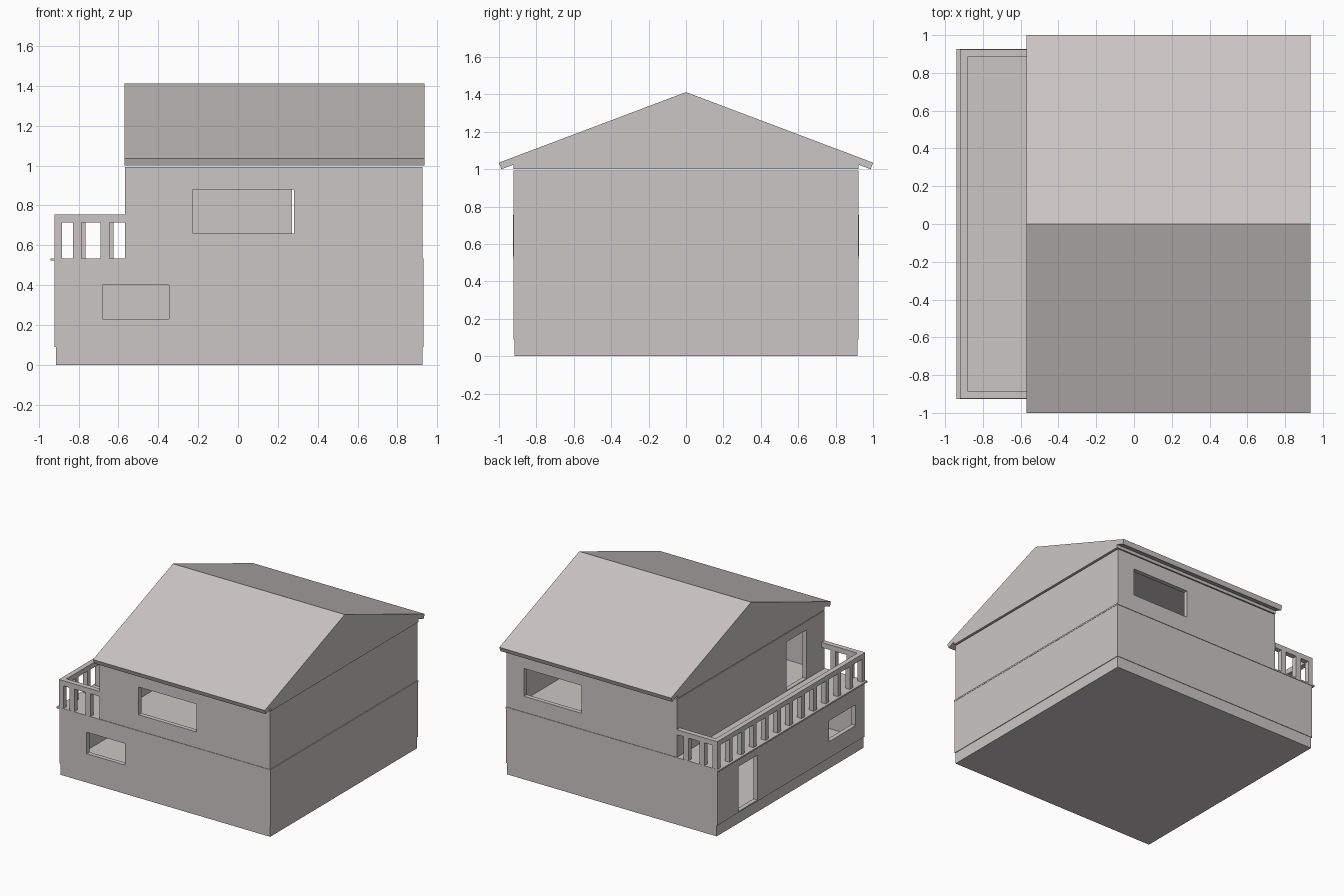
import bpy, bmesh

cube = bpy.data.objects.get("Cube")
if cube:
    bpy.data.objects.remove(cube, do_unlink=True)

# One plaster colour for the whole house
plaster = bpy.data.materials.new("warm grey plaster")
plaster.use_nodes = True
colour = (0.60, 0.565, 0.555, 1)
plaster.diffuse_color = colour
plaster.node_tree.nodes["Principled BSDF"].inputs["Base Color"].default_value = colour


def finish(name, bm):
    bmesh.ops.recalc_face_normals(bm, faces=bm.faces)
    mesh = bpy.data.meshes.new(name)
    bm.to_mesh(mesh)
    bm.free()
    mesh.materials.append(plaster)
    obj = bpy.data.objects.new(name, mesh)
    bpy.context.scene.collection.objects.link(obj)
    return obj


def add_box(bm, x, y, z):
    verts = bmesh.ops.create_cube(bm, size=1)["verts"]
    for v in verts:
        for i, (lo, hi) in enumerate((x, y, z)):
            v.co[i] = hi if v.co[i] > 0 else lo


def boxes(name, *ranges):
    bm = bmesh.new()
    for r in ranges:
        add_box(bm, *r)
    return finish(name, bm)


def cut(obj, name, *ranges):
    for i, r in enumerate(ranges):
        cutter = boxes(f"{name}_{i + 1}", r)
        cutter.hide_render = True
        cutter.hide_viewport = True
        cutter.display_type = 'WIRE'
        mod = obj.modifiers.new(f"opening_{i + 1}", 'BOOLEAN')
        mod.object = cutter
        mod.operation = 'DIFFERENCE'
        mod.solver = 'EXACT'
    # Bake the openings, then drop the cutters
    bpy.context.view_layer.update()
    graph = bpy.context.evaluated_depsgraph_get()
    baked = bpy.data.meshes.new_from_object(obj.evaluated_get(graph))
    cutters = [m.object for m in obj.modifiers]
    obj.modifiers.clear()
    obj.data = baked
    for c in cutters:
        bpy.data.objects.remove(c, do_unlink=True)


WALL = 0.035
DEPTH = 0.922
FRONT = (-1.0, -0.85)
BACK = (0.85, 1.0)


def storey(name, x, z, openings):
    obj = boxes(name, (x, (-DEPTH, DEPTH), z))
    room = ((x[0] + WALL, x[1] - WALL), (-DEPTH + WALL, DEPTH - WALL), (z[0] - 0.1, z[1] + 0.1))
    cut(obj, name + "_opening", room, *openings)


# Foundation, two hollow storeys and the slab between them
boxes("foundation", ((-0.912, 0.925), (-0.918, 0.918), (0, 0.09)))

storey("ground_floor_walls", (-0.92, 0.93), (0.09, 0.525), [
    ((-0.68, -0.345), FRONT, (0.23, 0.40)),
    ((-1.0, -0.86), (-0.81, -0.475), (0.22, 0.385)),
    ((-1.0, -0.86), (0.42, 0.66), (0.1, 0.455)),
])

boxes("floor_slab", ((-0.94, 0.932), (-0.926, 0.926), (0.523, 0.535)))

storey("upper_floor_walls", (-0.567, 0.925), (0.535, 0.992), [
    ((-0.225, 0.28), FRONT, (0.66, 0.88)),
    ((0.27, 0.775), BACK, (0.66, 0.88)),
    ((-0.7, -0.5), (-0.70, -0.45), (0.54, 0.925)),
])

# Gable roof with overhanging eaves, extruded along the ridge
half = [(1, 1.035), (0.987, 1.0), (DEPTH, 1.024), (DEPTH, 1.0)]
outline = [(0, 1.412)] + half + [(-y, z) for y, z in reversed(half)]
bm = bmesh.new()
end = bm.faces.new([bm.verts.new((-0.57, y, z)) for y, z in outline])
side = bmesh.ops.extrude_face_region(bm, geom=[end])["geom"]
bmesh.ops.translate(bm, vec=(1.505, 0, 0),
                    verts=[v for v in side if isinstance(v, bmesh.types.BMVert)])
finish("gable_roof", bm)

# Balcony handrail on three sides
OUT, IN, END = -0.922, -0.882, 0.925
RAIL = (0.715, 0.755)
boxes("balcony_handrail",
      ((OUT, IN), (-END, END), RAIL),
      ((IN, -0.567), (-END, -END + 0.04), RAIL),
      ((IN, -0.567), (END - 0.04, END), RAIL))

# Square balusters under the handrail
POST = (0.535, RAIL[0])
posts = []
count = 12
for i in range(count + 1):
    y = -END + 0.02 + i * 2 * (END - 0.02) / count
    posts.append(((OUT, IN), (y - 0.02, y + 0.02), POST))
for x, shift in ((-0.797, 0.01), (-0.657, 0.01)):
    for s in (-1, 1):
        y = s * (END - 0.02)
        c = x + s * shift
        posts.append(((c - 0.022, c + 0.022), (y - 0.02, y + 0.02), POST))
boxes("balcony_balusters", *posts)
